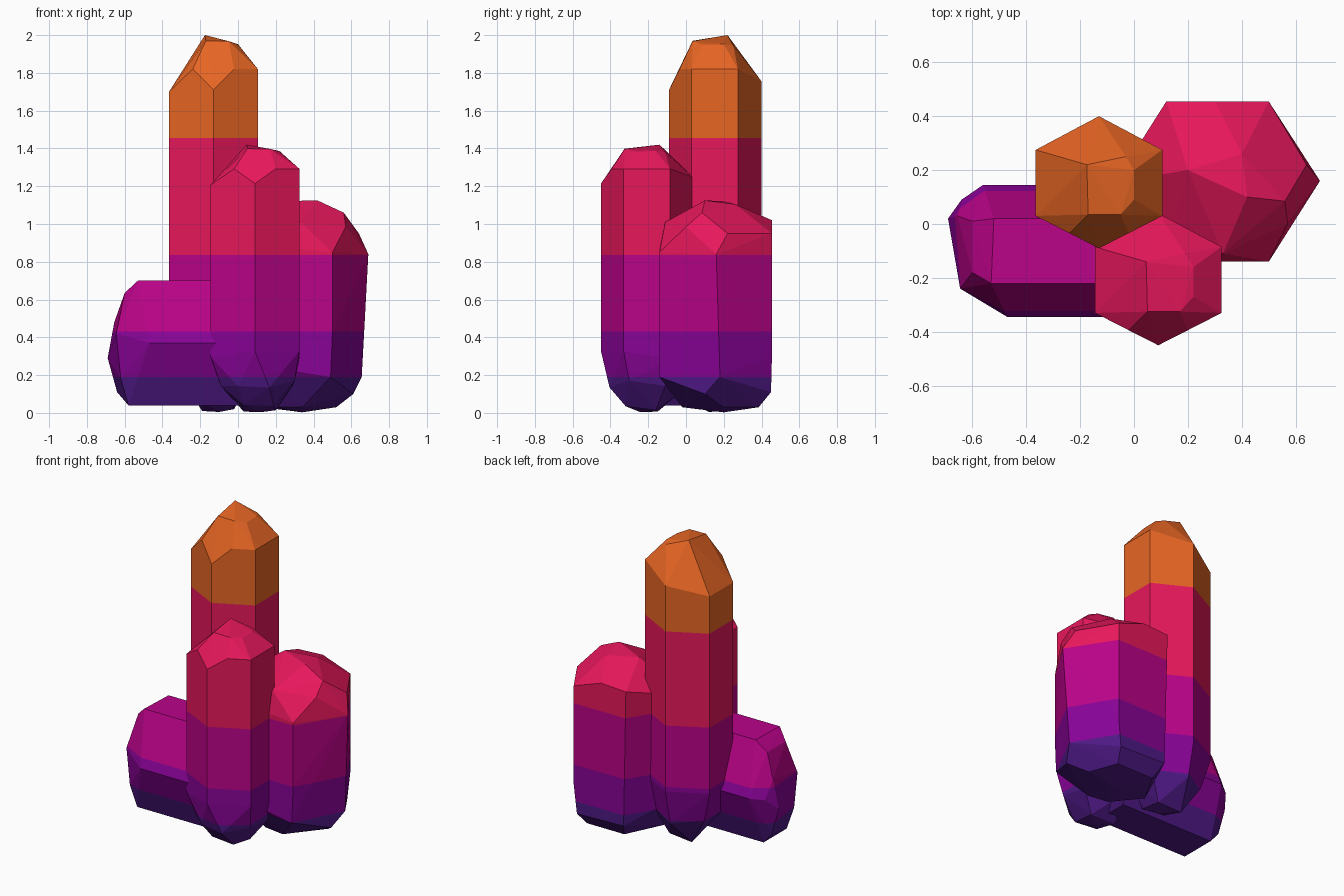
import bpy, bmesh

# Five flat colours stacked in horizontal bands
def lin(c):
    c /= 255
    return c / 12.92 if c <= 0.04045 else ((c + 0.055) / 1.055) ** 2.4

BANDS = [0.19, 0.43, 0.835, 1.455]
COLOURS = [("indigo", (79, 25, 134)), ("purple", (136, 3, 150)), ("magenta", (186, 3, 136)),
           ("crimson", (243, 25, 97)), ("orange", (232, 102, 36))]
mats = []
for name, rgb in COLOURS:
    m = bpy.data.materials.new(name)
    m.diffuse_color = (*[lin(c) for c in rgb], 1)
    mats.append(m)


def crystal(name, points):
    """Faceted solid around a few corner points, cut and coloured by height."""
    bm = bmesh.new()
    for p in points:
        bm.verts.new(p)
    bmesh.ops.convex_hull(bm, input=bm.verts)
    loose = [v for v in bm.verts if not v.link_faces]
    bmesh.ops.delete(bm, geom=loose, context='VERTS')
    bmesh.ops.dissolve_limit(bm, angle_limit=0.03, verts=bm.verts, edges=bm.edges)
    for z in BANDS:
        bmesh.ops.bisect_plane(bm, geom=bm.verts[:] + bm.edges[:] + bm.faces[:],
                               plane_co=(0, 0, z), plane_no=(0, 0, 1), dist=1e-5)
    bmesh.ops.recalc_face_normals(bm, faces=bm.faces)
    for f in bm.faces:
        zc = f.calc_center_median().z
        f.material_index = sum(zc > z for z in BANDS)
    me = bpy.data.meshes.new(name)
    bm.to_mesh(me)
    bm.free()
    for m in mats:
        me.materials.append(m)
    bpy.context.collection.objects.link(bpy.data.objects.new(name, me))


# Upright six-sided column: hexagon corners with their upper and lower ends
hexagon = [(-0.13, -0.09, 1.71, 0.46), (0.105, 0.03, 1.82, 0.46), (0.105, 0.275, 1.82, 0.4),
           (-0.13, 0.40, 1.755, 0.4), (-0.365, 0.275, 1.70, 0.4), (-0.365, 0.03, 1.70, 0.42)]
column = [(x, y, t) for x, y, t, b in hexagon] + [(x, y, b) for x, y, t, b in hexagon]
# pointed top facets
column += [(-0.24, -0.034, 1.82), (-0.02, -0.034, 1.82), (-0.17, 0.035, 1.97), (-0.05, 0.035, 1.968),
           (0.0, 0.09, 1.95), (0.0, 0.2, 1.952), (-0.03, 0.25, 1.945), (-0.175, 0.22, 2.0)]
# blunt lower facets
column += [(-0.055, -0.045, 0.19), (-0.22, -0.02, 0.2), (0.08, 0.06, 0.24), (0.07, 0.25, 0.2),
           (-0.13, 0.35, 0.17), (-0.31, 0.25, 0.2), (-0.31, 0.06, 0.2), (-0.19, 0.05, 0.06),
           (-0.03, 0.04, 0.05), (-0.02, 0.2, 0.02), (-0.19, 0.21, 0.01), (-0.1, 0.12, 0.005)]
crystal("tall_crystal", column)
crystal("front_crystal", [(x + 0.22, y - 0.36, z * 0.71) for x, y, z in column])

# Wide crystal on the right
wide = [(0.69, 0.16, 0.84), (0.5, -0.14, 0.85), (0.5, 0.455, 0.95), (0.3, 0.455, 1.02),
        (0.12, 0.455, 1.01), (0.12, -0.14, 0.89), (-0.07, 0.155, 0.93)]
wide += [(0.64, 0.22, 0.95), (0.56, 0.085, 1.06), (0.57, 0.0, 0.985), (0.33, -0.11, 1.01),
         (0.42, 0.1, 1.125), (0.40, 0.26, 1.105), (0.2, 0.2, 1.12)]
wide += [(0.66, 0.17, 0.33), (0.655, 0.18, 0.19), (0.5, -0.14, 0.43), (0.49, -0.14, 0.19),
         (0.12, -0.14, 0.25), (0.5, 0.455, 0.3), (0.48, 0.45, 0.11), (0.14, 0.45, 0.12),
         (-0.05, 0.155, 0.25)]
wide += [(0.61, 0.1, 0.1), (0.52, 0.2, 0.03), (0.45, 0.385, 0.03), (0.18, 0.385, 0.03),
         (0.34, -0.02, 0.03), (0.2, 0.0, 0.03), (0.34, 0.2, 0.003), (0.05, 0.16, 0.04)]
crystal("wide_crystal", wide)

# Crystal lying on its side, pointing left
ends = [(-0.345, 0.37, -0.47), (-0.22, 0.70, -0.53), (0.02, 0.70, -0.52),
        (0.145, 0.37, -0.56), (0.02, 0.04, -0.58), (-0.22, 0.04, -0.58)]
lying = [(x, y, z) for y, z, x in ends] + [(0.1, y, z) for y, z, x in ends]
lying += [(-0.60, -0.18, 0.635), (-0.60, 0.01, 0.635), (-0.645, -0.24, 0.42), (-0.62, -0.24, 0.18),
          (-0.69, 0.02, 0.29), (-0.64, 0.02, 0.11), (-0.64, 0.09, 0.36), (-0.655, 0.03, 0.48)]
lying += [(0.2, -0.2, 0.2), (0.2, 0.0, 0.2), (0.2, -0.1, 0.5)]
crystal("lying_crystal", lying)
